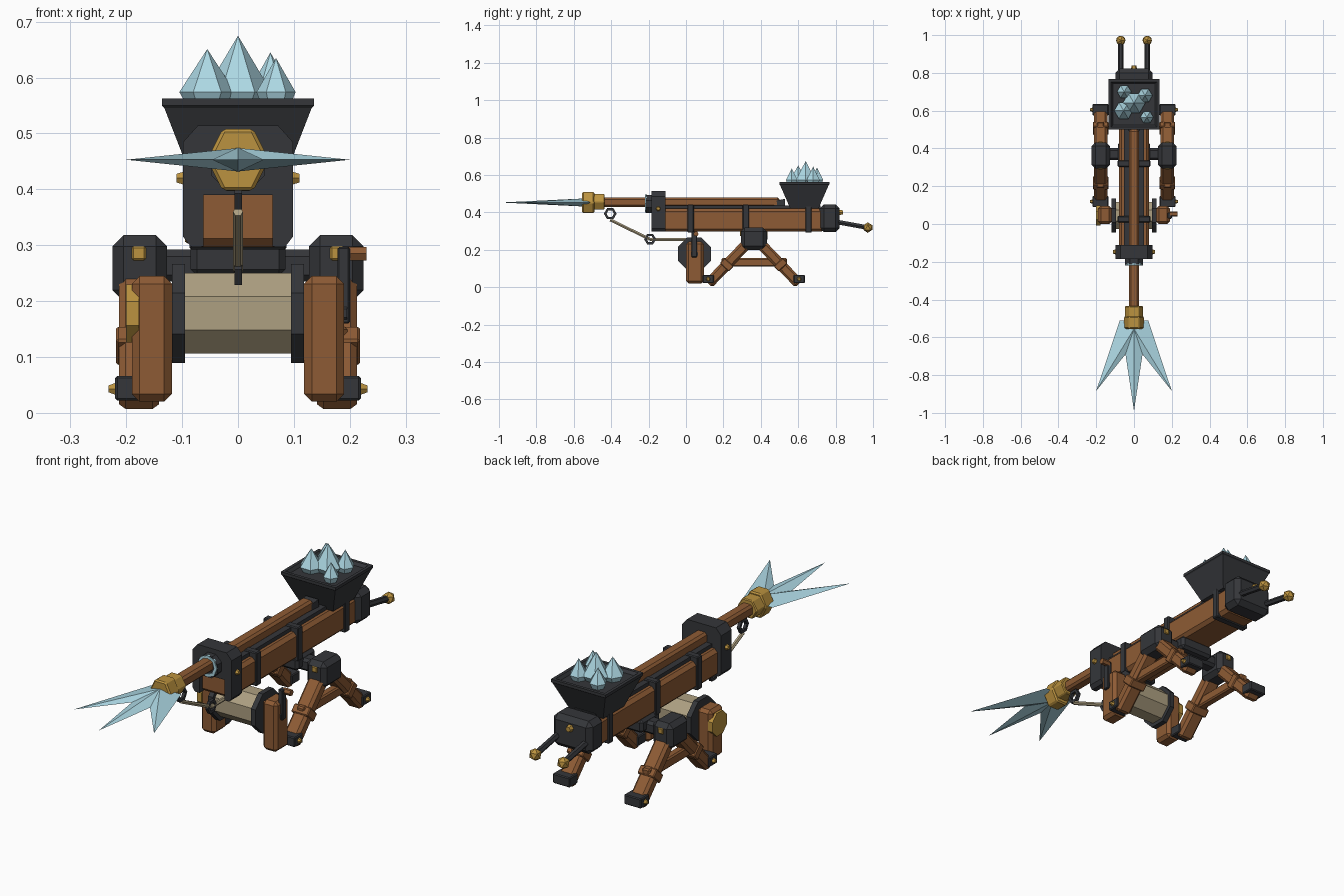
import bpy, bmesh, math
from mathutils import Vector, Matrix

if "Cube" in bpy.data.objects:
    bpy.data.objects.remove(bpy.data.objects["Cube"])


def material(name, rgb):
    m = bpy.data.materials.new(name)
    m.diffuse_color = (*rgb, 1)
    m.use_nodes = True
    m.node_tree.nodes["Principled BSDF"].inputs["Base Color"].default_value = m.diffuse_color
    return m


WOOD = material("wood", (0.27, 0.105, 0.035))
IRON = material("iron", (0.035, 0.037, 0.042))
GOLD = material("gold", (0.50, 0.29, 0.05))
ICE = material("ice", (0.42, 0.69, 0.78))
ROPE = material("rope", (0.42, 0.35, 0.22))


def finish(name, bm, mat, bevel=0):
    if bevel:
        bmesh.ops.bevel(bm, geom=bm.edges[:], offset=bevel, segments=1, affect='EDGES')
    bmesh.ops.recalc_face_normals(bm, faces=bm.faces[:])
    me = bpy.data.meshes.new(name)
    bm.to_mesh(me)
    bm.free()
    me.materials.append(mat)
    ob = bpy.data.objects.new(name, me)
    bpy.context.collection.objects.link(ob)
    return ob


def box(name, x, y, z, mat, bevel=0.0):
    """Box from (min, max) ranges."""
    bm = bmesh.new()
    c = [(a + b) / 2 for a, b in (x, y, z)]
    s = [abs(b - a) for a, b in (x, y, z)]
    bmesh.ops.create_cube(bm, size=1, matrix=Matrix.Translation(c) @ Matrix.Diagonal((*s, 1)))
    return finish(name, bm, mat, bevel)


def place(p, q):
    p, q = Vector(p), Vector(q)
    return Matrix.Translation((p + q) / 2) @ (q - p).to_track_quat('Z', 'Y').to_matrix().to_4x4()


def rod(name, p, q, r, mat, sides=8, r2=None, tall=1, bevel=0):
    """Faceted cylinder or cone between two points."""
    bm = bmesh.new()
    m = place(p, q) @ Matrix.Diagonal((1, tall, 1, 1)) @ Matrix.Rotation(math.pi / sides, 4, 'Z')
    bmesh.ops.create_cone(bm, cap_ends=True, segments=sides, radius1=r, radius2=r if r2 is None else r2,
                          depth=(Vector(q) - Vector(p)).length, matrix=m)
    return finish(name, bm, mat, bevel)


def beam(name, p, q, wx, wy, mat, bevel=0):
    """Square timber between two points."""
    bm = bmesh.new()
    length = (Vector(q) - Vector(p)).length
    bmesh.ops.create_cube(bm, size=1, matrix=place(p, q) @ Matrix.Diagonal((wx, wy, length, 1)))
    return finish(name, bm, mat, bevel)


def prism(name, pts, y0, y1, mat):
    """x-z profile extruded along y."""
    bm = bmesh.new()
    f = bm.faces.new([bm.verts.new((x, y0, z)) for x, z in pts])
    ex = bmesh.ops.extrude_face_region(bm, geom=[f])
    bmesh.ops.translate(bm, vec=(0, y1 - y0, 0), verts=[v for v in ex["geom"] if isinstance(v, bmesh.types.BMVert)])
    return finish(name, bm, mat)


def ring(name, c, R, r, axis, mat, sides):
    """Torus made of flat segments; axis is its normal."""
    bm = bmesh.new()
    m = place(c, Vector(c) + Vector(axis) * 1e-3)
    loops = []
    for i in range(sides):
        a = 2 * math.pi * i / sides
        loops.append([bm.verts.new(m @ Vector(((R + u) * math.cos(a), (R + u) * math.sin(a), w)))
                      for u, w in ((r, r), (-r, r), (-r, -r), (r, -r))])
    for i in range(sides):
        A, B = loops[i], loops[(i + 1) % sides]
        for k in range(4):
            bm.faces.new((A[k], A[(k + 1) % 4], B[(k + 1) % 4], B[k]))
    return finish(name, bm, mat)


# stock, top rail and loaded shaft
box("stock", (-.08, .08), (-.165, .74), (.297, .42), WOOD, .015)
box("rail", (-.052, .052), (-.12, .72), (.415, .437), IRON)
beam("shaft", (0, -.45, .455), (0, .5, .455), .054, .05, WOOD, .01)
rod("shaft_stop", (0, .37, .43), (0, .53, .44), .02, IRON, 4, .045)
for i, y in enumerate((.025, .32, .655)):
    box(f"strap_{i}", (-.087, .087), (y - .017, y + .017), (.292, .443), IRON, .004)

# front collar, an arch around the stock
half = [(.062, .298), (.085, .298), (.098, .315), (.098, .485), (.072, .514)]
arch = [(.062, .39)] + half
arch = arch + [(-x, z) for x, z in reversed(arch)]
prism("front_collar", arch, -.185, -.11, IRON)
rod("collar_mouth", (0, -.215, .445), (0, -.17, .445), .052, IRON)
ring("collar_ice_ring", (0, -.214, .448), .042, .006, (0, 1, 0), ICE, 8)

# rear block with two handles
box("rear_block", (-.098, .098), (.715, .822), (.295, .442), IRON, .022)
rod("rear_bolt", (0, .815, .40), (0, .84, .40), .018, GOLD, 6, .012)

# hopper: tapered box with rim and sunken top
bm = bmesh.new()
loops = []
for hx, hy, z in ((.083, .075, .42), (.132, .13, .546), (.136, .134, .55), (.136, .134, .563),
                  (.122, .12, .563), (.112, .11, .55)):
    loops.append([bm.verts.new((a * hx, .633 + b * hy, z)) for a, b in ((-1, -1), (1, -1), (1, 1), (-1, 1))])
for A, B in zip(loops, loops[1:]):
    for k in range(4):
        bm.faces.new((A[k], A[(k + 1) % 4], B[(k + 1) % 4], B[k]))
bm.faces.new(loops[0])
bm.faces.new(loops[-1])
finish("hopper", bm, IRON)

# ice shards in the hopper
for i, (x, y, r, top) in enumerate(((0, .64, .06, .675), (-.055, .60, .05, .651), (-.052, .70, .038, .64),
                                    (.058, .68, .04, .645), (.068, .565, .035, .635))):
    rod(f"ice_shard_{i}", (x, y, .574), (x, y, top), r, ICE, 6, 0)
    rod(f"ice_shard_base_{i}", (x, y, .548), (x, y, .574), r * .7, ICE, 6, r)

# spear socket and three-pointed ice head
rod("socket_front", (0, -.555, .453), (0, -.49, .453), .055, GOLD, 6, tall=1.16, bevel=.006)
rod("socket_back", (0, -.50, .457), (0, -.435, .457), .05, GOLD, 6, tall=.95, bevel=.004)
side = [(.075, -.51), (.2, -.883), (.045, -.69)]
outline = side + [(0, -.99)] + [(-x, y) for x, y in reversed(side)]
bm = bmesh.new()
edge = [bm.verts.new((x, y, .453)) for x, y in outline]
for dz in (.021, -.021):
    c = bm.verts.new((0, -.555, .453 + dz))
    for k in range(len(edge)):
        bm.faces.new((edge[k], edge[(k + 1) % len(edge)], c))
finish("ice_spearhead", bm, ICE)

# tow rings and rope
ring("spear_ring", (0, -.405, .393), .027, .007, (1, 0, 0), IRON, 6)
ring("guide_ring", (0, -.192, .257), .025, .007, (1, 0, 0), IRON, 6)
rope = [(0, -.405, .36), (0, -.192, .256), (0, .045, .254)]
for i in (0, 1):
    rod(f"rope_{i}", rope[i], rope[i + 1], .009, ROPE, 6)

# winch drum, axle, gear and crank
WY, WZ = .045, .178
rod("winch_drum", (-.096, WY, WZ), (.096, WY, WZ), .078, ROPE)
rod("winch_axle", (-.195, WY, WZ), (.195, WY, WZ), .02, IRON)
rod("winch_gear", (-.2, WY, WZ), (-.177, WY, WZ), .056, GOLD)
box("crank_arm", (.178, .2), (WY - .015, WY + .015), (.16, .297), IRON, .003)
rod("crank_handle", (.19, WY + .008, .285), (.23, WY + .008, .285), .014, WOOD, 6)

# trestle centre under the stock
box("pivot_block", (-.085, .085), (.3, .435), (.245, .305), IRON, .012)
box("trestle_axle", (-.14, .14), (.338, .402), (.235, .292), IRON, .012)

# mirrored parts
for s, tag in ((-1, "left"), (1, "right")):
    rod(f"handle_{tag}", (s * .07, .80, .35), (s * .07, .965, .32), .014, IRON, 6)
    bm = bmesh.new()
    bmesh.ops.create_icosphere(bm, subdivisions=1, radius=.028, matrix=Matrix.Translation((s * .07, .972, .319)))
    finish(f"handle_knob_{tag}", bm, GOLD)
    rod(f"collar_bolt_{tag}", (s * .095, -.148, .42), (s * .11, -.148, .42), .014, GOLD, 6, .009)
    rod(f"winch_flange_{tag}", (s * .095, WY, WZ), (s * .118, WY, WZ), .096, IRON)
    box(f"winch_post_{tag}", (s * .118, s * .19), (0, .095), (.02, .245), WOOD, .014)
    box(f"hub_{tag}", (s * .127, s * .225), (.293, .432), (.2, .318), IRON, .02)
    for y, d in ((.296, -1), (.429, 1)):
        box(f"hub_bolt_{tag}_{d}", (s * .165, s * .19), (y - .008, y + .008), (.273, .298), GOLD, .003)
    box(f"brace_{tag}", (s * .158, s * .196), (.19, .54), (.11, .155), WOOD, .006)
    # front and rear legs with iron shoes
    for d, end in ((-1, "front"), (1, "rear")):
        top = Vector((s * .177, .362 + d * .02, .25))
        foot = Vector((s * .177, .362 + d * .242, .018))
        beam(f"{end}_leg_{tag}", top, foot, .072, .056, WOOD, .012)
        a, b = top.lerp(foot, .5), top.lerp(foot, .62)
        beam(f"{end}_leg_sleeve_{tag}", a, b, .082, .066, WOOD, .004)
        y = .362 + d * .243
        box(f"{end}_shoe_{tag}", (s * .135, s * .22), (y - .03, y + .03), (.022, .066), IRON, .004)
        rod(f"{end}_shoe_bolt_{tag}", (s * .215, y, .043), (s * .232, y, .043), .014, GOLD, 6, .007)
